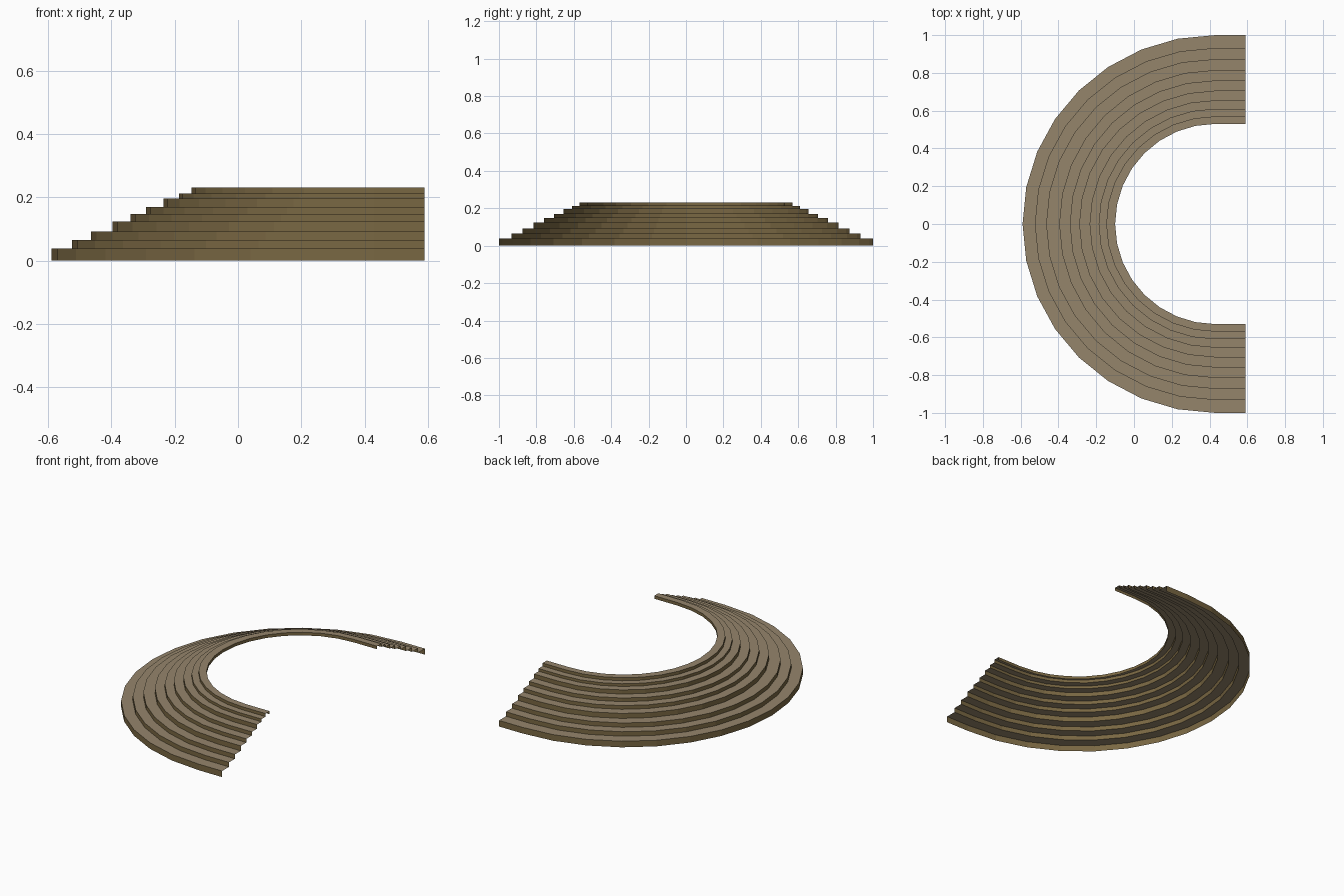
import bpy, bmesh, math

if "Cube" in bpy.data.objects:
    bpy.data.objects.remove(bpy.data.objects["Cube"])

def material(name, rgb):
    m = bpy.data.materials.new(name)
    m.diffuse_color = (*rgb, 1)
    m.use_nodes = True
    m.node_tree.nodes["Principled BSDF"].inputs["Base Color"].default_value = m.diffuse_color
    return m

tread_mat = material("tread_stone", (0.30, 0.235, 0.148))
riser_mat = material("riser_brown", (0.19, 0.135, 0.055))

CX, END_X, SEGS = 0.43, 0.59, 16
# edge of each step: reach to the left, half width, and height of its tread
LEFT = [1.02, 0.955, 0.895, 0.826, 0.77, 0.72, 0.665, 0.617, 0.577, 0.53]
WIDE = [1.0, 0.932, 0.873, 0.815, 0.76, 0.706, 0.655, 0.61, 0.57, 0.53]
TOP = [0.038, 0.066, 0.093, 0.124, 0.147, 0.17, 0.196, 0.213, 0.232]

def horseshoe(a, b):
    """Half ellipse open to +x with short straight ends."""
    pts = [(END_X, b)]
    for i in range(SEGS + 1):
        t = math.pi / 2 + math.pi * i / SEGS
        pts.append((CX + a * math.cos(t), b * math.sin(t)))
    return pts + [(END_X, -b)]

# stair cross-section: (edge index, height), bottom outside to top inside
section = [(0, 0.0)]
for i, z in enumerate(TOP):
    section += [(i, z), (i + 1, z)]
section.append((len(TOP), TOP[-2]))   # inner lip

# sweep the cross-section round the horseshoe
bm = bmesh.new()
rows = [[bm.verts.new((x, y, z)) for x, y in horseshoe(LEFT[i], WIDE[i])]
        for i, z in section]
for k, (lo, hi) in enumerate(zip(rows, rows[1:])):
    for j in range(len(lo) - 1):
        f = bm.faces.new((lo[j], lo[j + 1], hi[j + 1], hi[j]))
        f.material_index = 1 if k % 2 == 0 else 0   # risers and treads alternate
bm.normal_update()

me = bpy.data.meshes.new("curved_steps")
bm.to_mesh(me)
bm.free()
me.materials.append(tread_mat)
me.materials.append(riser_mat)
bpy.context.collection.objects.link(bpy.data.objects.new("curved_steps", me))
